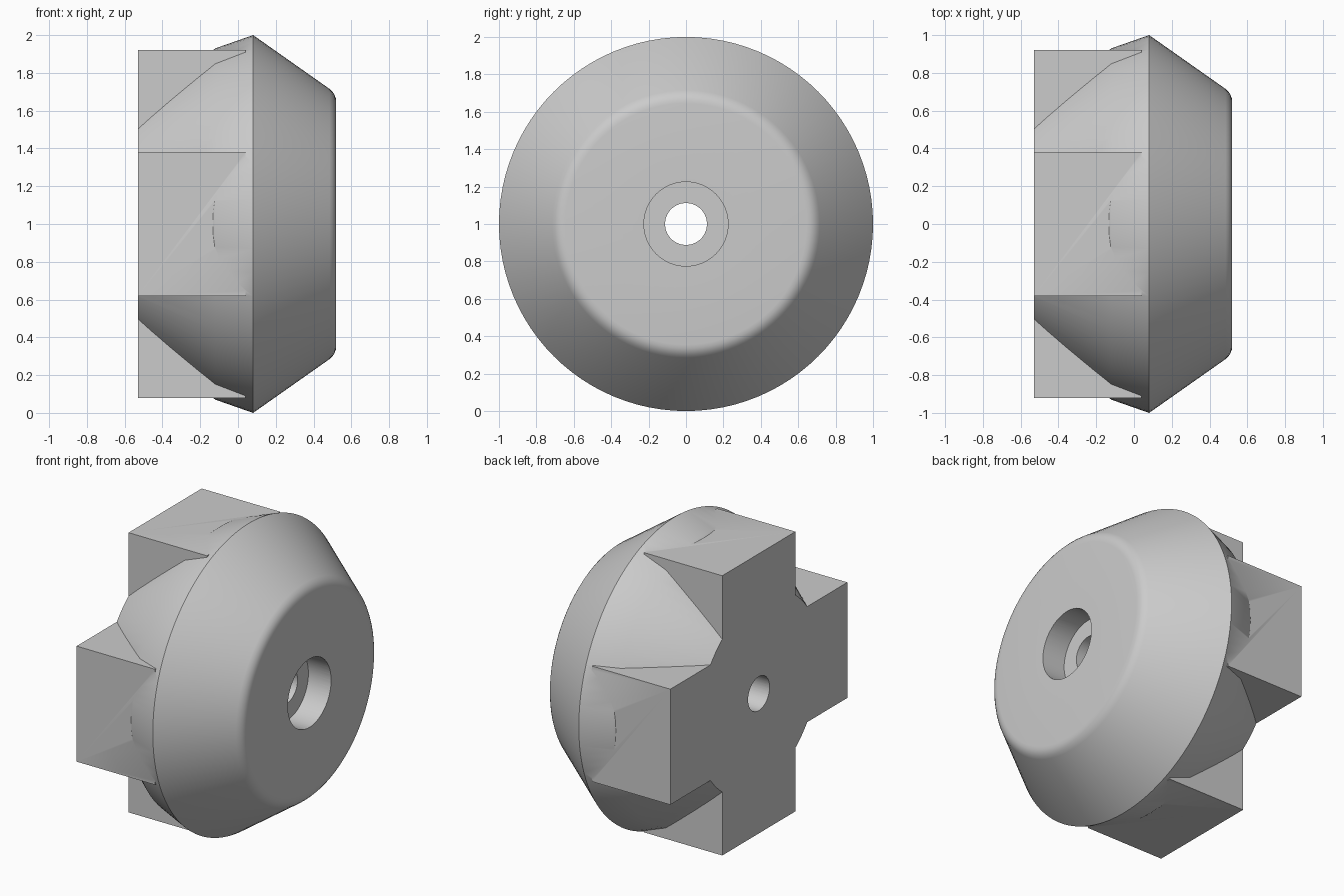
import bpy, bmesh, math
from mathutils import Vector

if "Cube" in bpy.data.objects:
    bpy.data.objects.remove(bpy.data.objects["Cube"], do_unlink=True)

grey = bpy.data.materials.new("plain_grey")
grey.use_nodes = True
colour = (0.6, 0.6, 0.6, 1)
grey.diffuse_color = colour
grey.node_tree.nodes["Principled BSDF"].inputs["Base Color"].default_value = colour

CENTRE = Vector((0, 0, 1))
BACK = -0.53


def make_object(name, bm):
    bmesh.ops.remove_doubles(bm, verts=bm.verts, dist=1e-5)
    bmesh.ops.recalc_face_normals(bm, faces=bm.faces)
    mesh = bpy.data.meshes.new(name)
    bm.to_mesh(mesh)
    bm.free()
    mesh.materials.append(grey)
    obj = bpy.data.objects.new(name, mesh)
    bpy.context.collection.objects.link(obj)
    return obj


def lathe(name, profile, steps=96):
    """Revolve (x, radius) points about the horizontal axle."""
    bm = bmesh.new()
    verts = [bm.verts.new((x, 0, 1 + r)) for x, r in profile]
    edges = [bm.edges.new(pair) for pair in zip(verts, verts[1:])]
    bmesh.ops.spin(bm, geom=verts + edges, cent=CENTRE, axis=(1, 0, 0),
                   angle=math.tau, steps=steps)
    return make_object(name, bm)


def combine(target, tool, operation):
    mod = target.modifiers.new(operation.lower(), "BOOLEAN")
    mod.operation = operation
    mod.solver = "EXACT"
    mod.object = tool
    bpy.context.view_layer.objects.active = target
    bpy.ops.object.modifier_apply(modifier=mod.name)
    bpy.data.objects.remove(tool, do_unlink=True)


# Double-cone body with a rounded rim on its flat face
rim = [(0.485, 0.715), (0.50, 0.70), (0.511, 0.684), (0.518, 0.665), (0.52, 0.645)]
body = lathe("cone_body", [(BACK, 0), (BACK, 0.63), (-0.12, 0.93), (0.08, 1.0)]
             + rim + [(0.52, 0)])

# Cross-shaped block: one corner of the plus, turned four times
bm = bmesh.new()
half, reach = 0.38, 0.92
outline = []
for k in range(4):
    c, s = round(math.cos(k * math.pi / 2)), round(math.sin(k * math.pi / 2))
    for y, z in ((reach, -half), (reach, half), (half, half)):
        outline.append(bm.verts.new((BACK, c * y - s * z, 1 + s * y + c * z)))
face = bm.faces.new(outline)
new = bmesh.ops.extrude_face_region(bm, geom=[face])["geom"]
bmesh.ops.translate(bm, vec=(0.57, 0, 0),
                    verts=[v for v in new if isinstance(v, bmesh.types.BMVert)])
cross = make_object("cross_block", bm)
combine(body, cross, "UNION")

# Stepped axle bore
bore = lathe("bore_cutter", [(-0.7, 0), (-0.7, 0.112), (0.355, 0.112),
                             (0.355, 0.225), (0.7, 0.225), (0.7, 0)], 64)
bore.hide_render = True
combine(body, bore, "DIFFERENCE")

# Smooth cones, crisp block edges
bpy.ops.object.select_all(action="DESELECT")
body.select_set(True)
bpy.context.view_layer.objects.active = body
bpy.ops.object.shade_smooth_by_angle(angle=math.radians(30))
